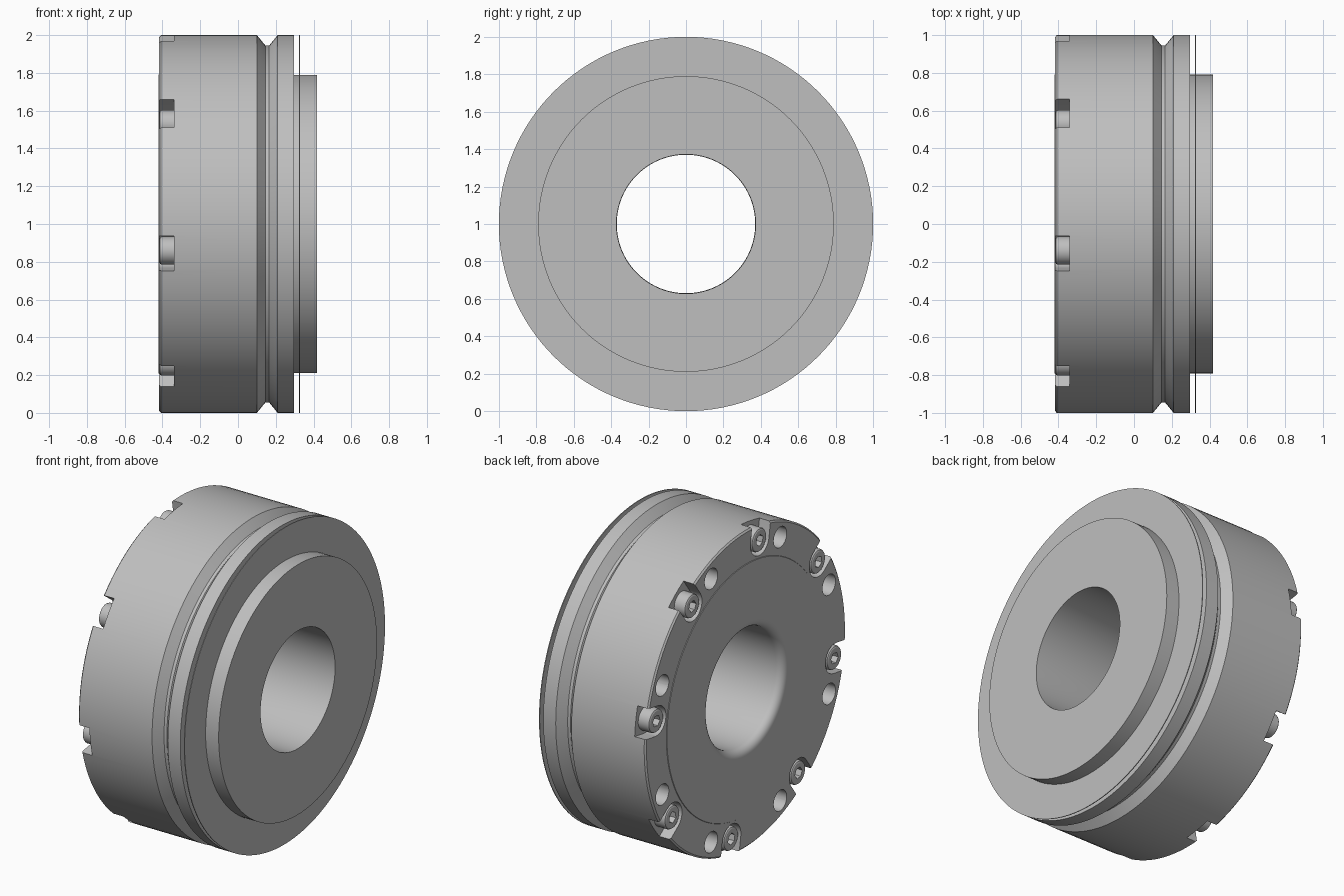
import bpy, bmesh
from math import pi, cos, sin, radians
from mathutils import Matrix, Vector

if "Cube" in bpy.data.objects:
    bpy.data.objects.remove(bpy.data.objects["Cube"], do_unlink=True)

steel = bpy.data.materials.new("machined_steel")
grey = (0.52, 0.52, 0.52, 1)
steel.use_nodes = True
steel.diffuse_color = grey
steel.node_tree.nodes["Principled BSDF"].inputs["Base Color"].default_value = grey

FACE = -0.42          # clamping face
FLOOR = -0.34         # floor of the screw pockets
PITCH_R = 0.9         # bolt circle radius
CENTRE = Vector((0, 0, 1))


def make_object(name, bm):
    bmesh.ops.recalc_face_normals(bm, faces=bm.faces)
    mesh = bpy.data.meshes.new(name)
    bm.to_mesh(mesh)
    bm.free()
    mesh.materials.append(steel)
    obj = bpy.data.objects.new(name, mesh)
    bpy.context.collection.objects.link(obj)
    return obj


def smooth(obj):
    bpy.ops.object.select_all(action="DESELECT")
    obj.select_set(True)
    bpy.context.view_layer.objects.active = obj
    bpy.ops.object.shade_smooth_by_angle(angle=radians(25))


def lathe(bm, profile, steps=128, offset=CENTRE):
    """Closed (x, radius) profile revolved about an axis parallel to x."""
    rings = []
    for i in range(steps):
        a = 2 * pi * i / steps
        rings.append([bm.verts.new(offset + Vector((x, r * cos(a), r * sin(a))))
                      for x, r in profile])
    n = len(profile)
    for i in range(steps):
        p, q = rings[i], rings[(i + 1) % steps]
        for j in range(n):
            k = (j + 1) % n
            bm.faces.new((p[j], p[k], q[k], q[j]))


def prism(bm, outline, x0, x1, matrix=Matrix()):
    """Outline of (radial, tangential) points extruded along x."""
    a, b = ([bm.verts.new(matrix @ Vector((x, u, v))) for u, v in outline]
            for x in (x0, x1))
    bm.faces.new(a)
    bm.faces.new(b[::-1])
    for i in range(len(a)):
        j = (i + 1) % len(a)
        bm.faces.new((a[i], b[i], b[j], a[j]))


def circle(r, n, u=0):
    return [(u + r * cos(2 * pi * i / n), r * sin(2 * pi * i / n)) for i in range(n)]


def around(degrees):
    """Frame whose y axis points outward at an angle above the front (-y)."""
    return Matrix.Translation(CENTRE) @ Matrix.Rotation(radians(180 - degrees), 4, "X")


def cut(target, cutter):
    mod = target.modifiers.new("cut", "BOOLEAN")
    mod.object, mod.operation, mod.solver = cutter, "DIFFERENCE", "EXACT"
    bpy.context.view_layer.update()
    graph = bpy.context.evaluated_depsgraph_get()
    mesh = bpy.data.meshes.new_from_object(target.evaluated_get(graph))
    target.modifiers.clear()
    target.data = mesh
    bpy.data.objects.remove(cutter, do_unlink=True)


screw_angles = [36 + 45 * i for i in range(8)]
hole_angles = [22.5 + 45 * i for i in range(8)]

# Main body: bored cylinder with V groove, hub step and rounded bore mouth
mouth = [(FACE + 0.05 - 0.05 * sin(t), 0.42 - 0.05 * cos(t))
         for t in (radians(15 * i) for i in range(7))]
bm = bmesh.new()
lathe(bm, mouth + [
    (FACE, 0.79), (FACE + 0.003, 0.792), (FACE + 0.003, 0.99), (FACE + 0.012, 1),
    (0.1, 1), (0.145, 0.945), (0.165, 0.945), (0.21, 1), (0.297, 1),
    (0.297, 0.79), (0.418, 0.79), (0.418, 0.372)])
body = make_object("body", bm)

# Screw pockets open to the rim, and blind holes between them
bm = bmesh.new()
half = 0.093
pocket = [(PITCH_R + half * cos(t), half * sin(t))
          for t in (pi / 2 + pi * i / 16 for i in range(17))]
pocket += [(1.1, -half), (1.1, half)]
for angle in screw_angles:
    prism(bm, pocket, FACE - 0.1, FLOOR, around(angle))
for angle in hole_angles:
    prism(bm, circle(0.065, 32, PITCH_R), FACE - 0.1, -0.12, around(angle))
cut(body, make_object("pocket_cutter", bm))
smooth(body)

# Thin rim plate set just off the body around the hub
bm = bmesh.new()
lathe(bm, [(0.322, 0.785), (0.322, 1), (0.327, 1), (0.327, 0.785)])
smooth(make_object("rim_plate", bm))

# Socket head screws
for number, angle in enumerate(screw_angles, 1):
    frame = around(angle)
    centre = frame @ Vector((0, PITCH_R, 0))
    bm = bmesh.new()
    rim = 0.074
    top = FACE + 0.004
    head = [(FLOOR + 0.005, 0.036), (top + 0.035, 0.036), (top, 0.036),
            (top, rim - 0.012), (top + 0.004, rim - 0.004), (top + 0.012, rim),
            (FLOOR + 0.005, rim)]
    # Outer shell revolved finely, closed by a floor and a hexagonal recess
    shell = head[3:] + [(FLOOR + 0.005, 0.001), (top, 0.001)]
    lathe(bm, shell, 32, centre)
    screw = make_object(f"cap_screw_{number}", bm)
    bm = bmesh.new()
    place = Matrix.Translation(centre) @ frame.to_3x3().to_4x4()
    prism(bm, circle(0.036, 6), top - 0.05, top + 0.04, place)
    cut(screw, make_object("hex_cutter", bm))
    smooth(screw)
